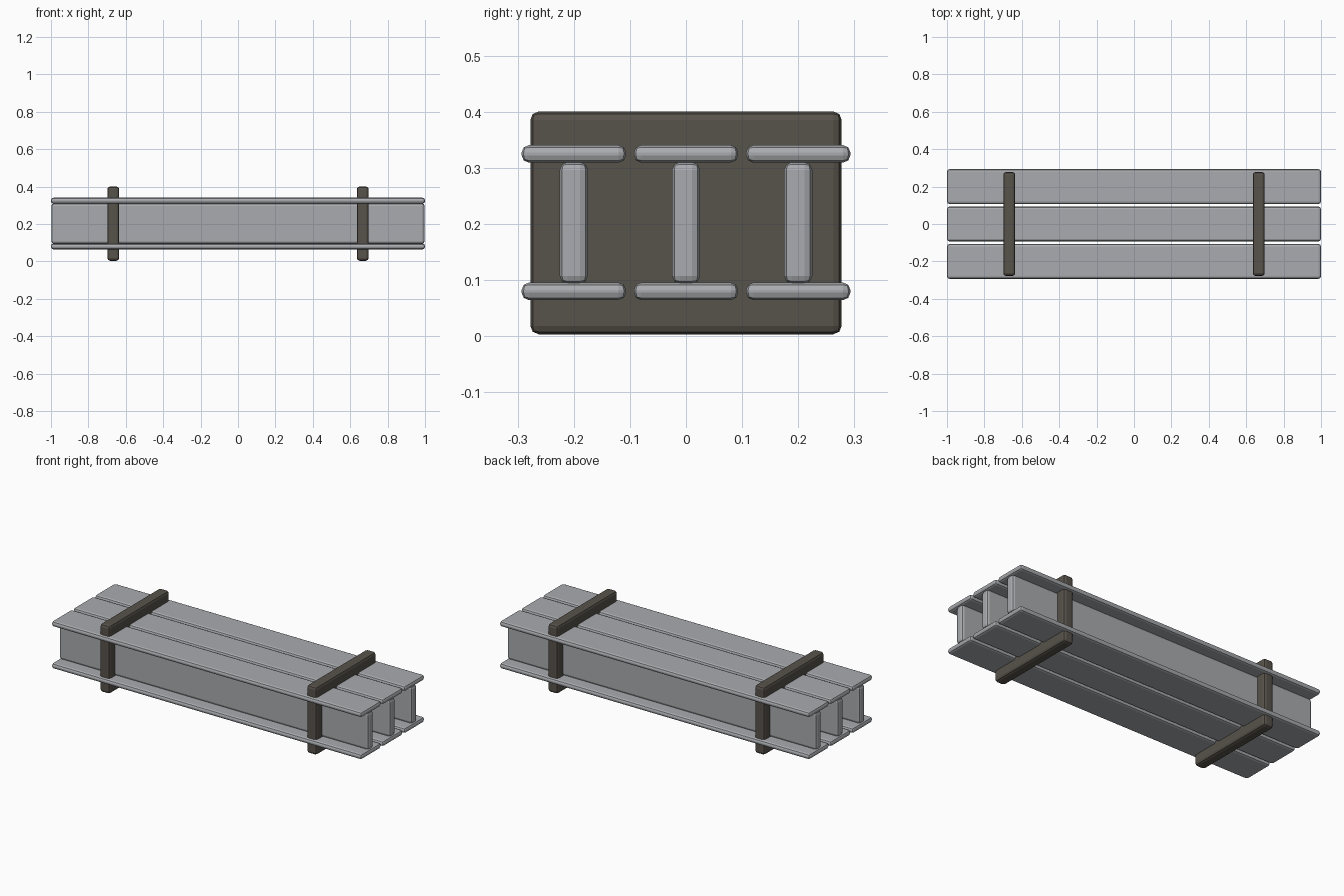
import bpy

cube = bpy.data.objects.get("Cube")
if cube:
    bpy.data.objects.remove(cube, do_unlink=True)


def make_material(name, rgb):
    mat = bpy.data.materials.new(name)
    mat.use_nodes = True
    color = (*rgb, 1.0)
    mat.diffuse_color = color
    mat.node_tree.nodes["Principled BSDF"].inputs["Base Color"].default_value = color
    return mat


def bevelled_box(name, center, size, mat, bevel):
    bpy.ops.mesh.primitive_cube_add(size=1, location=center)
    obj = bpy.context.object
    obj.name = name
    obj.scale = size
    bpy.ops.object.transform_apply(location=False, rotation=False, scale=True)
    obj.data.materials.append(mat)
    mod = obj.modifiers.new("rounded_edges", 'BEVEL')
    mod.width = bevel
    mod.segments = 2
    return obj


steel = make_material("steel_grey", (0.40, 0.41, 0.43))
timber = make_material("dark_brown", (0.096, 0.084, 0.069))

# Three I-beams lying side by side
for label, y in (("front", -0.2), ("middle", 0), ("back", 0.2)):
    bevelled_box(label + "_beam_web", (0, y, 0.202), (1.995, 0.05, 0.217), steel, 0.014)
    for level, z in (("bottom", 0.08), ("top", 0.325)):
        bevelled_box(f"{label}_beam_{level}_flange", (0, y, z),
                     (2, 0.186, 0.031), steel, 0.013)

# Two solid spacers holding the stack together
for side, x in (("right", -0.667), ("left", 0.667)):
    bevelled_box(side + "_spacer", (x, 0, 0.202), (0.064, 0.555, 0.397), timber, 0.015)
